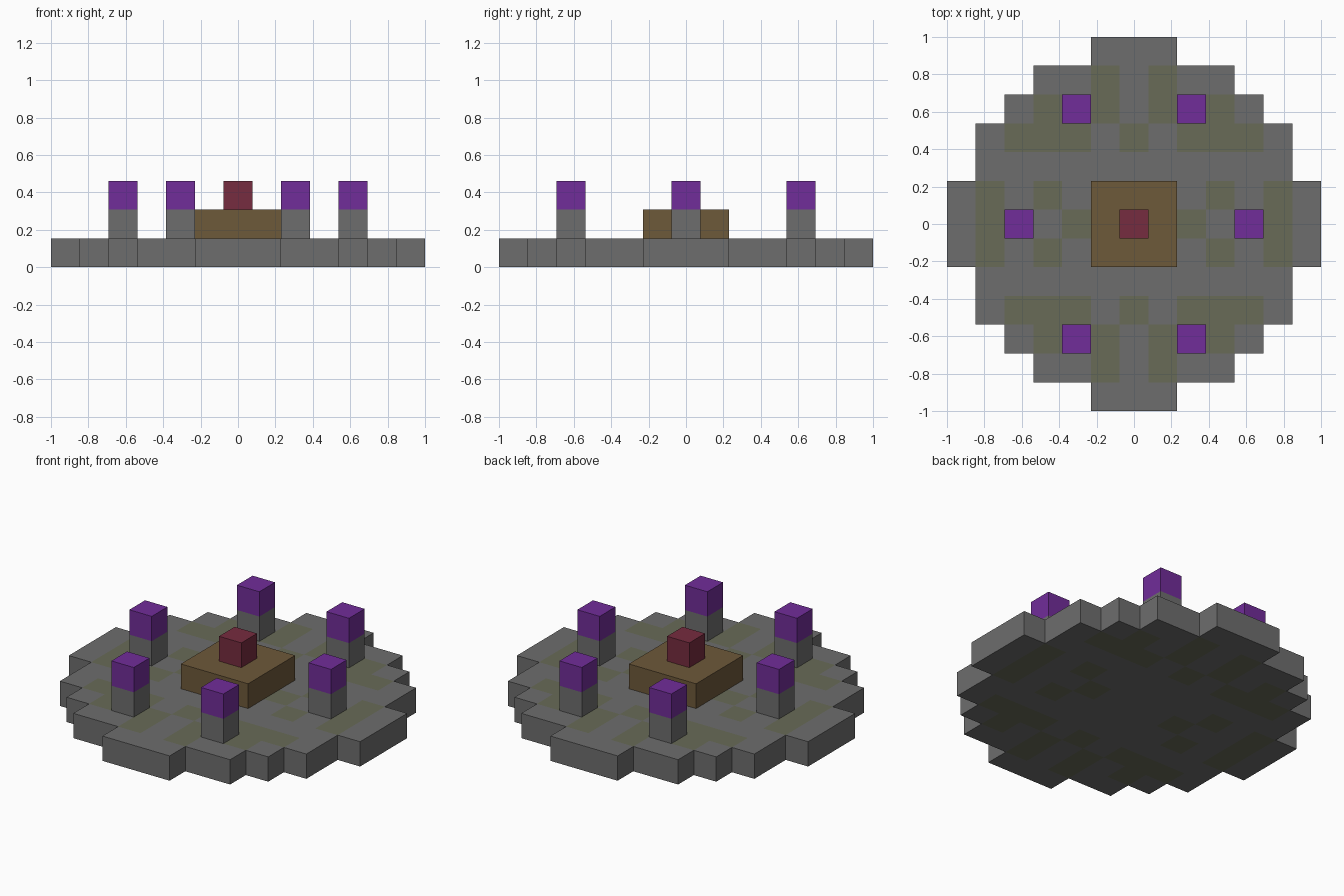
import bpy
import bmesh
from mathutils import Vector

cube = bpy.data.objects.get("Cube")
if cube:
    bpy.data.objects.remove(cube, do_unlink=True)

C = 2 / 13  # size of one block


def material(name, rgb):
    mat = bpy.data.materials.new(name)
    mat.use_nodes = True
    color = (*rgb, 1)
    mat.diffuse_color = color
    mat.node_tree.nodes["Principled BSDF"].inputs["Base Color"].default_value = color
    return mat


stone = material("grey stone", (0.155, 0.155, 0.155))
moss = material("mossy stone", (0.138, 0.147, 0.095))
wood = material("brown wood", (0.155, 0.1, 0.042))
purple = material("purple crystal", (0.165, 0.026, 0.32))
red = material("dark red block", (0.18, 0.025, 0.05))


def add_object(name, bm, mats):
    bmesh.ops.recalc_face_normals(bm, faces=bm.faces)
    mesh = bpy.data.meshes.new(name)
    bm.to_mesh(mesh)
    bm.free()
    for mat in mats:
        mesh.materials.append(mat)
    obj = bpy.data.objects.new(name, mesh)
    bpy.context.collection.objects.link(obj)
    return obj


def block(name, col, row, level, width, mat):
    """Box one block high, centred on a grid cell."""
    bm = bmesh.new()
    bmesh.ops.create_cube(bm, size=C)
    for v in bm.verts:
        v.co.x = v.co.x * width + col * C
        v.co.y = v.co.y * width + row * C
        v.co.z += (level + 0.5) * C
    return add_object(name, bm, [mat])


# Round stepped floor: half width in cells for each row away from the middle
HALF_WIDTH = [6, 6, 5, 5, 4, 3, 1]
# Mossy cells of one quarter, mirrored to the other three
MOSS = {(1, 5), (1, 4), (3, 4), (0, 3), (2, 3), (3, 3), (4, 3),
        (3, 1), (5, 1), (5, 0), (2, 0)}

bm = bmesh.new()
corners = {}


def corner(i, j, k):
    key = (i, j, k)
    if key not in corners:
        corners[key] = bm.verts.new(Vector((i - 0.5, j - 0.5, k)) * C)
    return corners[key]


cells = {(i, j) for j in range(-6, 7)
         for i in range(-HALF_WIDTH[abs(j)], HALF_WIDTH[abs(j)] + 1)}
for i, j in sorted(cells):
    ring = [(i, j), (i + 1, j), (i + 1, j + 1), (i, j + 1)]
    sides = [(i, j - 1), (i + 1, j), (i, j + 1), (i - 1, j)]
    quads = [[corner(*p, k) for p in ring] for k in (0, 1)]
    # Outer walls only where there is no neighbouring cell
    for n, neighbour in enumerate(sides):
        if neighbour not in cells:
            a, b = ring[n], ring[(n + 1) % 4]
            quads.append([corner(*a, 0), corner(*b, 0), corner(*b, 1), corner(*a, 1)])
    for quad in quads:
        bm.faces.new(quad).material_index = int((abs(i), abs(j)) in MOSS)
add_object("floor", bm, [stone, moss])

# Central platform and the block on it
block("platform", 0, 0, 1, 3, wood)
block("centre_block", 0, 0, 2, 1, red)

# Ring of six pillars with crystal tops
PILLARS = {"front_left": (2, -4), "front_right": (-2, -4),
           "left": (4, 0), "right": (-4, 0),
           "back_left": (2, 4), "back_right": (-2, 4)}
for side, (col, row) in PILLARS.items():
    block(side + "_pillar", col, row, 1, 1, stone)
    block(side + "_crystal", col, row, 2, 1, purple)
